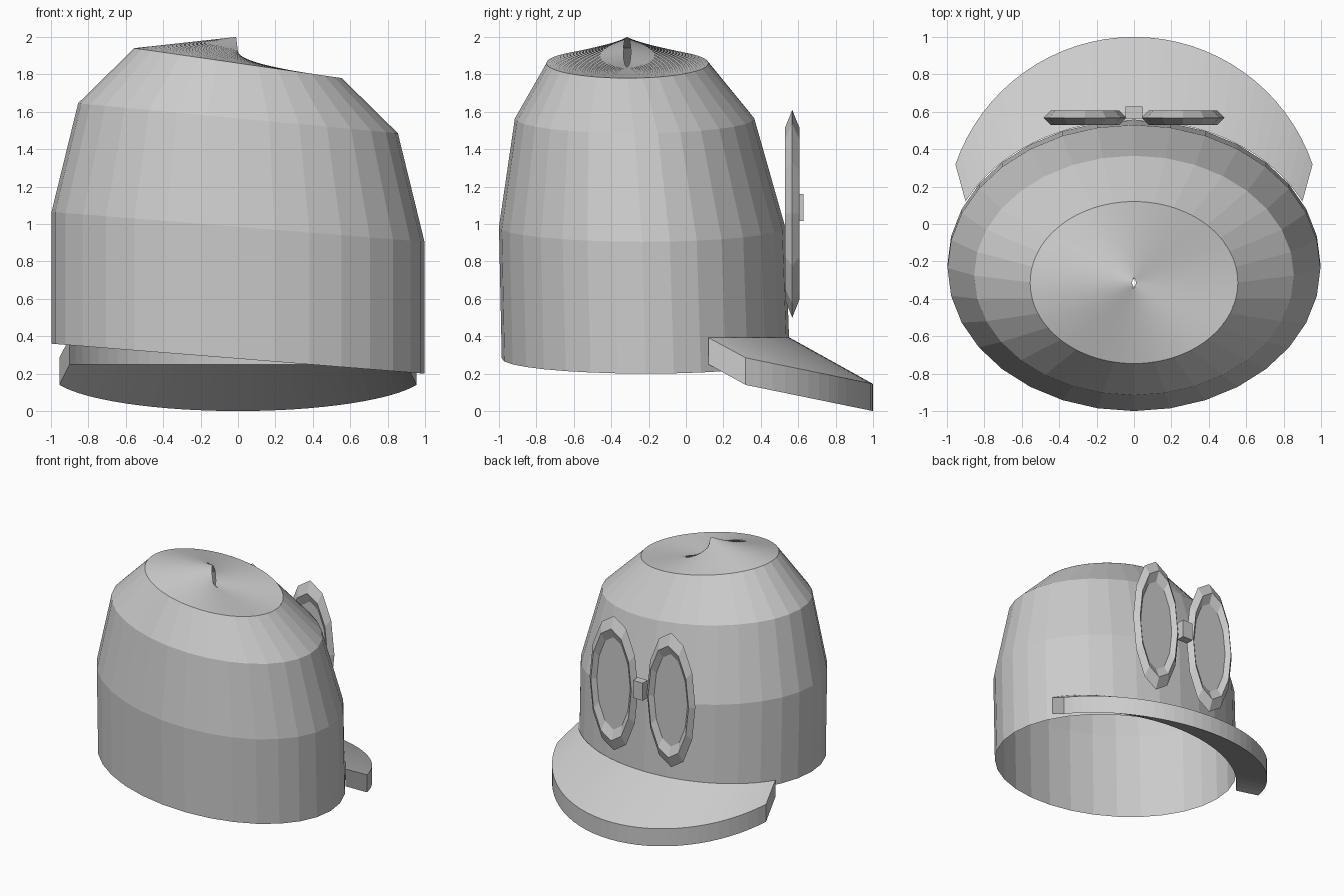
import bpy, bmesh
from math import sin, cos, pi, radians

cube = bpy.data.objects.get("Cube")
if cube:
    bpy.data.objects.remove(cube, do_unlink=True)

# Single cloth colour
grey = bpy.data.materials.new("plain grey")
grey.use_nodes = True
GREY = (0.6, 0.6, 0.6, 1)
grey.diffuse_color = GREY
grey.node_tree.nodes["Principled BSDF"].inputs["Base Color"].default_value = GREY


def finish(name, bm, recalc=True):
    if recalc:
        bmesh.ops.recalc_face_normals(bm, faces=bm.faces)
    mesh = bpy.data.meshes.new(name)
    bm.to_mesh(mesh)
    bm.free()
    mesh.materials.append(grey)
    obj = bpy.data.objects.new(name, mesh)
    bpy.context.collection.objects.link(obj)
    return obj


def loft(name, rings, closed_rings=True, closed_path=False, recalc=True):
    """Skin a list of equal-length point rings with quads."""
    bm = bmesh.new()
    rows = [[bm.verts.new(p) for p in ring] for ring in rings]
    pairs = list(zip(rows, rows[1:]))
    if closed_path:
        pairs.append((rows[-1], rows[0]))
    for a, b in pairs:
        n = len(a)
        for i in range(n if closed_rings else n - 1):
            j = (i + 1) % n
            bm.faces.new((a[i], a[j], b[j], b[i]))
    if not closed_path and not closed_rings:
        return bm
    return finish(name, bm, recalc)


# Cap: oval rings, every ring dropping by the same amount toward +x
def cap_ring(rx, ry, cy, z, n):
    turn = [2 * pi * i / n for i in range(n)]
    return [(rx * cos(t), cy + ry * sin(t), z - 0.08 * cos(t)) for t in turn]


wall = [(0.997, 0.77, -0.215, 0.28), (0.997, 0.765, -0.235, 0.985),
        (0.855, 0.64, -0.275, 1.565), (0.555, 0.433, -0.313, 1.86)]
loft("cap_wall", [cap_ring(*r, 32) for r in wall], recalc=False)

# Twisted crown with a tiny open eye in the middle
crown = [wall[-1], (0.01, 0.02, -0.315, 1.92)]
crown_obj = loft("cap_crown", [cap_ring(*r, 128) for r in crown], recalc=False)
for poly in crown_obj.data.polygons:
    poly.use_smooth = True

# Bill: rectangular section swept from the cap oval out to a round rim
sections = []
STEPS = 32
for i in range(STEPS + 1):
    f = i / STEPS
    a = radians(25.8 + 128.4 * f)
    b = radians(19 + 142 * f)
    xi, yi = cos(a), -0.215 + 0.77 * sin(a)
    xo, yo = 1.01 * cos(b), -0.01 + 1.01 * sin(b)
    low = 0.205 * (1 - yo)
    sections.append([(xi, yi, 0.25), (xo, yo, low),
                     (xo, yo, low + 0.145), (xi, yi, 0.392)])
bm = bmesh.new()
rows = [[bm.verts.new(p) for p in s] for s in sections]
for a, b in zip(rows, rows[1:]):
    for i in range(4):
        j = (i + 1) % 4
        bm.faces.new((a[i], a[j], b[j], b[i]))
bm.faces.new(rows[0])
bm.faces.new(rows[-1])
finish("bill", bm)

# Goggles: diamond-section oval frames with thin lenses
EYE_Y, EYE_Z = 0.568, 1.055
for side, x in (("right", -0.262), ("left", 0.262)):
    frame = []
    for i in range(12):
        t = 2 * pi * i / 12
        frame.append([(x + 0.185 * r * cos(t), EYE_Y + y, EYE_Z + 0.4625 * r * sin(t))
                      for r, y in ((1.2, 0), (1, 0.0375), (0.8, 0), (1, -0.0375))])
    loft(side + "_goggle_frame", frame, closed_path=True)

    bm = bmesh.new()
    discs = []
    for y in (-0.005, 0.005):
        ring = [bm.verts.new((x + 0.152 * cos(2 * pi * i / 32), EYE_Y + y,
                              EYE_Z + 0.38 * sin(2 * pi * i / 32))) for i in range(32)]
        bm.faces.new(ring)
        discs.append(ring)
    for i in range(32):
        j = (i + 1) % 32
        bm.faces.new((discs[0][i], discs[0][j], discs[1][j], discs[1][i]))
    finish(side + "_lens", bm)

# Bridge block between the frames
bm = bmesh.new()
bmesh.ops.create_cube(bm, size=1)
bmesh.ops.scale(bm, vec=(0.09, 0.065, 0.145), verts=bm.verts)
bmesh.ops.translate(bm, vec=(0, 0.597, 1.0875), verts=bm.verts)
finish("goggle_bridge", bm)
